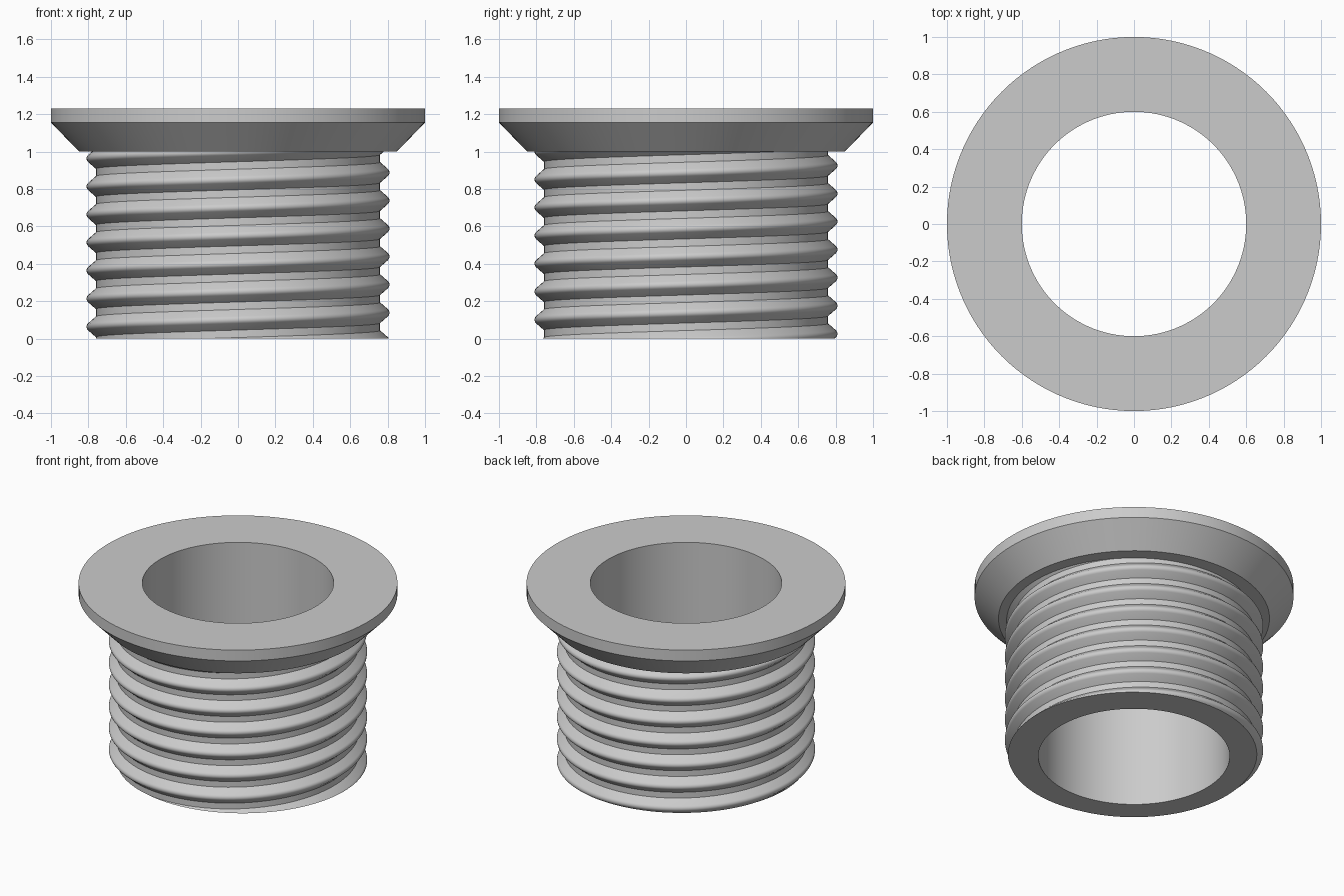
import bpy
import bmesh
from math import sin, cos, pi, radians, hypot

if "Cube" in bpy.data.objects:
    bpy.data.objects.remove(bpy.data.objects["Cube"], do_unlink=True)

SEGMENTS = 120
PITCH = 0.15
ROOT, BORE, RIM = 0.76, 0.6, 1.0
NECK_Z, TOP_Z = 1.0, 1.23

grey = bpy.data.materials.new("plain grey")
grey.use_nodes = True
colour = (0.6, 0.6, 0.6, 1)
grey.diffuse_color = colour
grey.node_tree.nodes["Principled BSDF"].inputs["Base Color"].default_value = colour


def finish(name, bm):
    """Turn a bmesh into a smooth object with sharp edges kept."""
    mesh = bpy.data.meshes.new(name)
    bm.to_mesh(mesh)
    bm.free()
    mesh.materials.append(grey)
    obj = bpy.data.objects.new(name, mesh)
    bpy.context.collection.objects.link(obj)
    bpy.ops.object.select_all(action="DESELECT")
    obj.select_set(True)
    bpy.context.view_layer.objects.active = obj
    bpy.ops.object.shade_smooth_by_angle(angle=radians(30))


def sweep(bm, rows):
    """Skin consecutive rows of points with quads."""
    rows = [[bm.verts.new(p) for p in row] for row in rows]
    for a, b in zip(rows, rows[1:]):
        for j in range(len(a) - 1):
            bm.faces.new((a[j], b[j], b[j + 1], a[j + 1]))
    bmesh.ops.remove_doubles(bm, verts=bm.verts[:], dist=1e-5)


def ring_point(radius, angle, z):
    return (radius * cos(angle), radius * sin(angle), z)


def extrude_to(bm, edges, radius, z):
    """Extrude a loop of edges onto a circle at a given height."""
    new = bmesh.ops.extrude_edge_only(bm, edges=edges)["geom"]
    for v in new:
        if isinstance(v, bmesh.types.BMVert):
            scale = radius / hypot(v.co.x, v.co.y)
            v.co = (v.co.x * scale, v.co.y * scale, z)
    return [e for e in new if isinstance(e, bmesh.types.BMEdge)]


# Sleeve: one pitch of rounded thread, swept along a helix
arc = [radians(50 * k / 3) for k in range(-3, 4)]
profile = [(ROOT, -PITCH / 2), (ROOT, -0.055)]
profile += [(0.785 + 0.025 * cos(a), 0.025 * sin(a)) for a in arc]
profile += [(ROOT, 0.055), (ROOT, PITCH / 2)]

bm = bmesh.new()
rows = []
for i in range(-2 * SEGMENTS, 9 * SEGMENTS + 1):
    angle = 2 * pi * i / SEGMENTS
    rise = PITCH * i / SEGMENTS - 0.012
    rows.append([ring_point(r, angle, rise + z) for r, z in profile])
sweep(bm, rows)

# Trim the thread flat at both ends
for z, normal in ((0, (0, 0, -1)), (NECK_Z, (0, 0, 1))):
    bmesh.ops.bisect_plane(bm, geom=bm.verts[:] + bm.edges[:] + bm.faces[:],
                           dist=1e-5, plane_co=(0, 0, z), plane_no=normal,
                           clear_outer=True)

# Bottom face and bore
loop = [e for e in bm.edges if e.is_boundary
        and all(abs(v.co.z) < 1e-3 for v in e.verts)]
loop = extrude_to(bm, loop, BORE, 0)
extrude_to(bm, loop, BORE, TOP_Z)
bmesh.ops.recalc_face_normals(bm, faces=bm.faces[:])
finish("threaded_sleeve", bm)

# Flange: flat underside, chamfer, rim and top face
flange = [(0.74, NECK_Z), (0.85, NECK_Z), (RIM, 1.155), (RIM, TOP_Z), (BORE, TOP_Z)]
bm = bmesh.new()
sweep(bm, [[ring_point(r, 2 * pi * i / SEGMENTS, z) for r, z in flange]
           for i in range(SEGMENTS + 1)])
finish("flange", bm)
